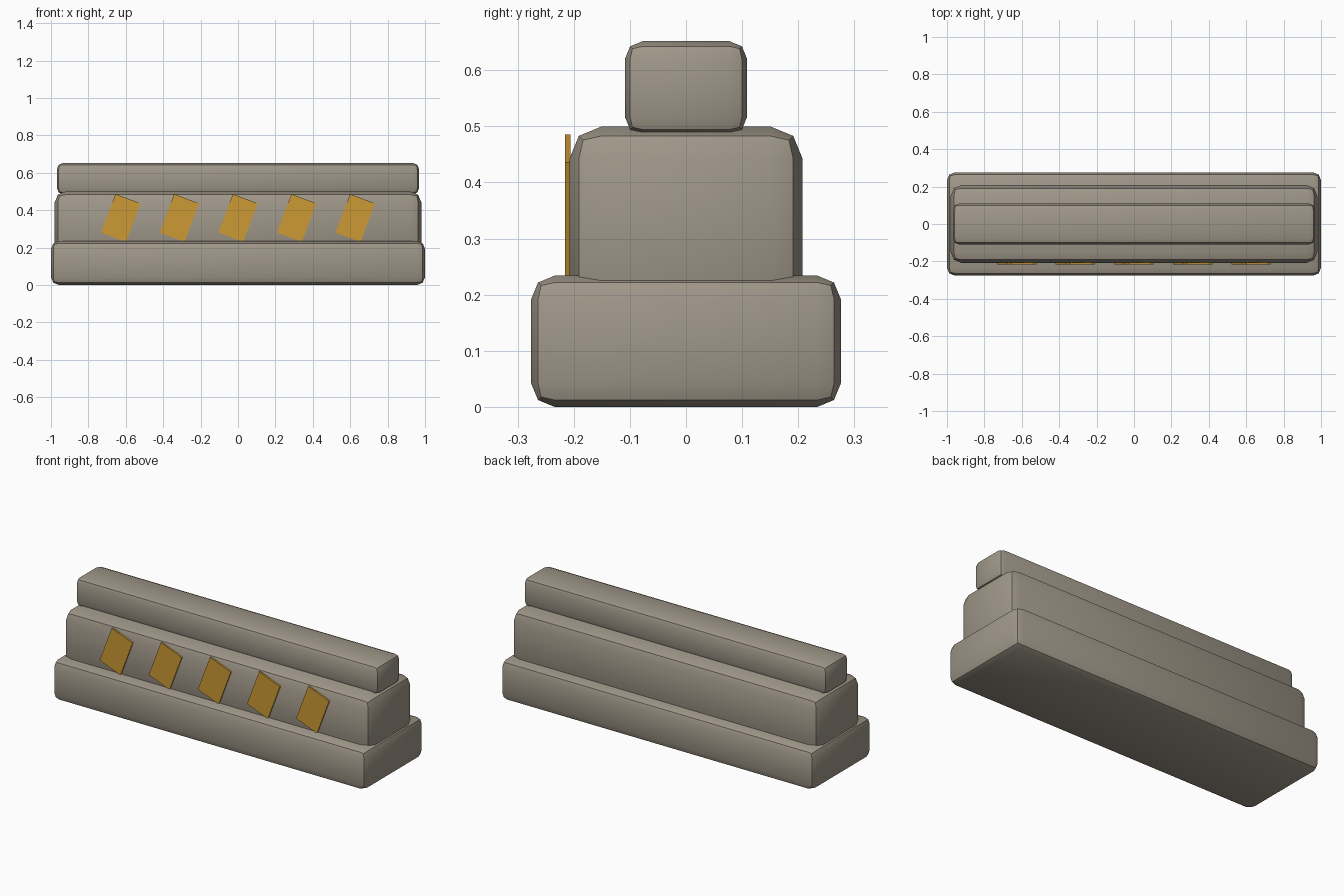
import bpy
import math

if "Cube" in bpy.data.objects:
    bpy.data.objects.remove(bpy.data.objects["Cube"], do_unlink=True)


def material(name, rgb):
    mat = bpy.data.materials.new(name)
    mat.use_nodes = True
    mat.diffuse_color = (*rgb, 1)
    mat.node_tree.nodes["Principled BSDF"].inputs["Base Color"].default_value = (*rgb, 1)
    return mat


def box(name, size, centre, mat, angle=0):
    bpy.ops.mesh.primitive_cube_add(size=1, location=centre)
    obj = bpy.context.object
    obj.name = name
    obj.scale = size
    bpy.ops.object.transform_apply(location=False, rotation=False, scale=True)
    obj.rotation_euler.y = angle
    obj.data.materials.append(mat)
    return obj


def rounded_tier(name, half_x, half_y, bottom, top, radius):
    size = (2 * half_x, 2 * half_y, top - bottom)
    obj = box(name, size, (0, 0, (bottom + top) / 2), concrete)
    bevel = obj.modifiers.new("rounded_edges", "BEVEL")
    bevel.width = radius
    bevel.segments = 2
    bpy.ops.object.modifier_apply(modifier=bevel.name)
    bpy.ops.object.shade_smooth_by_angle(angle=math.radians(40))


concrete = material("warm grey concrete", (0.35, 0.31, 0.25))
paint = material("amber paint", (0.60, 0.32, 0.035))

# Stepped barrier body
rounded_tier("barrier_base", 1.0, 0.276, 0.0, 0.234, 0.042)
rounded_tier("barrier_middle", 0.98, 0.208, 0.16, 0.5, 0.058)
rounded_tier("barrier_cap", 0.968, 0.109, 0.485, 0.652, 0.032)

# Slanted warning plates along the front
for i in range(5):
    x = (i - 2) * 0.3135
    box(f"warning_stripe_{i + 1}", (0.142, 0.0098, 0.22),
        (x, -0.2111, 0.358), paint, math.radians(20.6))
